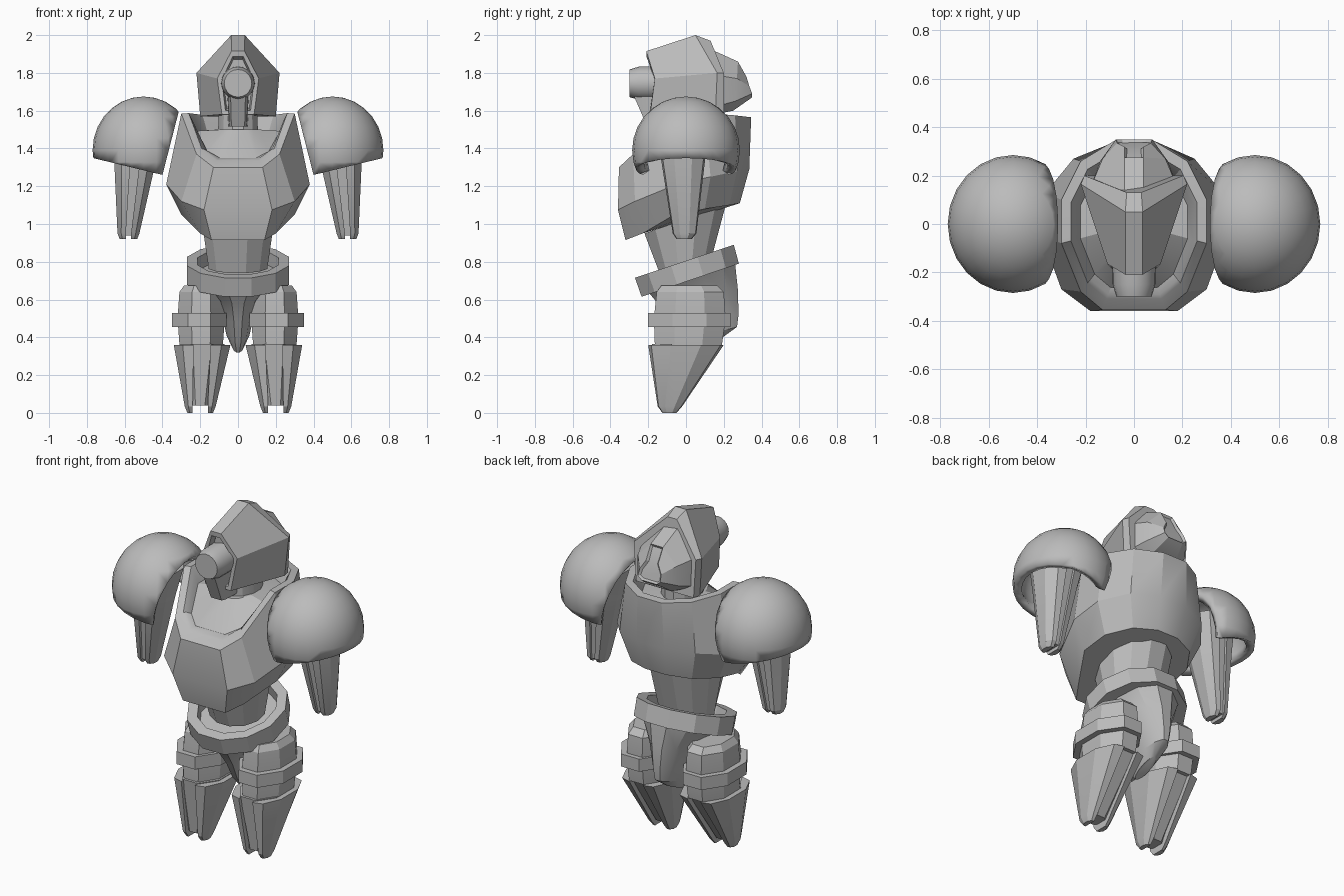
import bpy, bmesh, math
from mathutils import Vector

if "Cube" in bpy.data.objects:
    bpy.data.objects.remove(bpy.data.objects["Cube"])

grey = bpy.data.materials.new("plain_grey")
grey.diffuse_color = (0.5, 0.5, 0.5, 1)
grey.use_nodes = True
grey.node_tree.nodes["Principled BSDF"].inputs["Base Color"].default_value = grey.diffuse_color


def finish(name, bm, mirror=False, wall=0):
    bmesh.ops.recalc_face_normals(bm, faces=bm.faces[:])
    me = bpy.data.meshes.new(name)
    bm.to_mesh(me)
    bm.free()
    ob = bpy.data.objects.new(name, me)
    bpy.context.collection.objects.link(ob)
    me.materials.append(grey)
    bpy.ops.object.select_all(action='DESELECT')
    ob.select_set(True)
    bpy.context.view_layer.objects.active = ob
    bpy.ops.object.shade_smooth_by_angle(angle=math.radians(25))
    if wall:
        mod = ob.modifiers.new("wall", 'SOLIDIFY')
        mod.thickness = wall
    if mirror:
        ob.modifiers.new("mirror", 'MIRROR')
    return ob


def skin(rings, cap=True, closed=False):
    """Bridge rings of equal length; closed joins last ring to first."""
    bm = bmesh.new()
    vs = [[bm.verts.new(p) for p in r] for r in rings]
    pairs = list(zip(vs, vs[1:])) + ([(vs[-1], vs[0])] if closed else [])
    for a, b in pairs:
        for i in range(len(a)):
            j = (i + 1) % len(a)
            bm.faces.new((a[i], a[j], b[j], b[i]))
    if cap and not closed:
        bm.faces.new(vs[0])
        bm.faces.new(vs[-1])
    return bm


def loft(name, rings, mirror=False, **kw):
    return finish(name, skin(rings, **kw), mirror)


def sym(half):
    return half + [(-x, y, z) for x, y, z in reversed(half)]


def oval(rx, y0, y1, z0, z1=None, cx=0, n=12):
    """Polygon with a flat front edge; z runs from z0 (front) to z1 (back)."""
    z1 = z0 if z1 is None else z1
    k = 1 / math.cos(math.pi / n)
    pts = []
    for i in range(n):
        a = 2 * math.pi * (i + 0.5) / n
        t = 0.5 - 0.5 * k * math.cos(a)
        pts.append((cx + rx * k * math.sin(a), y0 + (y1 - y0) * t, z0 + (z1 - z0) * t))
    return pts


def scaled(ring, s, z_of):
    return [(x * s, y * s, z_of(z)) for x, y, z in ring]


# Torso with raised collar rim and sunken neck bowl
bottom = sym([(0.14, -0.32, 0.915), (0.20, -0.23, 0.95), (0.30, -0.06, 1.05),
              (0.29, 0.10, 1.08), (0.20, 0.23, 1.10), (0.07, 0.285, 1.11)])
middle = sym([(0.18, -0.36, 1.075), (0.30, -0.27, 1.12), (0.38, -0.05, 1.21),
              (0.365, 0.13, 1.25), (0.25, 0.27, 1.28), (0.09, 0.335, 1.29)])
top = sym([(0.13, -0.355, 1.30), (0.22, -0.28, 1.37), (0.30, -0.08, 1.585),
           (0.30, 0.10, 1.585), (0.22, 0.26, 1.575), (0.08, 0.345, 1.565)])
loft("torso", [bottom, middle, top,
               scaled(top, 0.87, lambda z: z + 0.12 * (1.6 - z)),
               scaled(top, 0.82, lambda z: z - 0.03 + 0.25 * (1.6 - z)),
               scaled(top, 0.74, lambda z: 0.5 * z + 0.70),
               scaled(top, 0.36, lambda z: 1.50)])
loft("neck", [oval(0.11, -0.10, 0.16, 1.40), oval(0.10, -0.10, 0.16, 1.62)])

# Waist, tilted belt hoop and pelvis
loft("waist", [oval(0.19, -0.22, 0.21, 0.95, 1.10),
               oval(0.155, -0.14, 0.13, 0.74, 0.80)])
loft("belt", [oval(0.27, -0.235, 0.28, 0.615, 0.79), oval(0.27, -0.27, 0.253, 0.715, 0.89),
              oval(0.215, -0.215, 0.20, 0.733, 0.872), oval(0.215, -0.19, 0.22, 0.67, 0.80)])
loft("pelvis", [oval(0.20, -0.20, 0.26, 0.64, 0.79), oval(0.12, -0.15, 0.275, 0.58, 0.65),
                oval(0.08, -0.08, 0.278, 0.48, 0.52), oval(0.06, -0.03, 0.27, 0.38, 0.455),
                oval(0.03, 0.02, 0.18, 0.32, 0.39)])


# Paired half-shells with a core strip between, used for shins and forearms
def shells(name, rows):
    frac = [(0, 0), (0.55, 0.04), (1, 0.3), (1, 0.7), (0.55, 0.96), (0, 1)]
    for side, label in ((1, "outer"), (-1, "inner")):
        loft(f"{name}_{label}_shell",
             [[(cx + side * (gap + (w - gap) * u), yf + (yb - yf) * v, z) for u, v in frac]
              for cx, gap, w, yf, yb, z in rows], True)


# Legs
C = 0.195
loft("thighs", [oval(0.09, -0.13, 0.165, 0.675, cx=C, n=8),
                oval(0.115, -0.155, 0.20, 0.64, cx=C, n=8),
                oval(0.125, -0.17, 0.21, 0.50, cx=C, n=8),
                oval(0.115, -0.165, 0.19, 0.36, cx=C, n=8)], True)
loft("knee_bands", [oval(0.145, -0.20, 0.235, 0.455, cx=0.205, n=8),
                    oval(0.145, -0.20, 0.235, 0.53, cx=0.205, n=8)], True)
shells("shin", [(0.19, 0.045, 0.15, -0.20, 0.20, 0.36),
                (0.20, 0.040, 0.082, -0.15, -0.02, 0.035),
                (0.20, 0.040, 0.068, -0.125, -0.05, 0.0)])
loft("shin_cores", [oval(0.12, -0.18, 0.17, 0.365, cx=0.19, n=8),
                    oval(0.06, -0.135, -0.04, 0.04, cx=0.20, n=8)], True)

# Forearms
shells("forearm", [(0.53, 0.03, 0.14, -0.155, 0.125, 1.50),
                   (0.545, 0.025, 0.11, -0.13, 0.10, 1.33),
                   (0.58, 0.014, 0.058, -0.07, 0.055, 0.95),
                   (0.58, 0.014, 0.046, -0.05, 0.03, 0.92)])
loft("forearm_cores", [oval(0.11, -0.135, 0.105, 1.50, cx=0.53, n=8),
                       oval(0.04, -0.055, 0.04, 0.94, cx=0.58, n=8)], True)

# Shoulder domes: hollow ellipsoids cut flat underneath and on the inner side
bm = bmesh.new()
bmesh.ops.create_uvsphere(bm, u_segments=24, v_segments=14, radius=1)
for v in bm.verts:
    v.co = Vector((0.50 + 0.27 * v.co.x, 0.285 * v.co.y, 1.39 + 0.285 * v.co.z))
for point, normal in (((0.40, 0, 1.26), (0.236, 0, -0.972)),
                      ((0.40, 0, 1.26), (-0.968, 0, -0.249))):
    bmesh.ops.bisect_plane(bm, geom=bm.verts[:] + bm.edges[:] + bm.faces[:],
                           plane_co=point, plane_no=normal, clear_outer=True)
finish("shoulder_domes", bm, True, 0.045)

# Helmet hood with recessed face
face = sym([(0.085, -0.19, 1.58), (0.11, -0.165, 1.77), (0.035, -0.21, 1.915)])


def shrink(ring, s, dy):
    return [(x * s, y + dy, 1.72 + (z - 1.72) * (s + 0.08)) for x, y, z in ring]


loft("helmet_hood", [
    shrink(face, 0.70, 0.035), shrink(face, 0.78, 0.0), face,
    sym([(0.20, 0.155, 1.57), (0.22, 0.165, 1.80), (0.036, 0.05, 2.0)]),
    sym([(0.19, 0.20, 1.57), (0.205, 0.20, 1.80), (0.03, 0.13, 1.97)])])

# Back of the head with a sunken rear panel
bm = skin([sym([(0.10, 0.15, 1.58), (0.18, 0.15, 1.62), (0.18, 0.15, 1.79), (0.04, 0.12, 1.93)]),
           sym([(0.08, 0.25, 1.60), (0.14, 0.26, 1.65), (0.13, 0.27, 1.77), (0.04, 0.275, 1.86)]),
           sym([(0.05, 0.35, 1.67), (0.075, 0.35, 1.69), (0.07, 0.335, 1.73), (0.04, 0.32, 1.78)])])
bmesh.ops.recalc_face_normals(bm, faces=bm.faces[:])
rear = [f for f in bm.faces if f.normal.y > 0.7 and abs(f.normal.x) < 0.1 and f.calc_center_median().y > 0.28]
if rear:
    bmesh.ops.inset_region(bm, faces=rear, thickness=0.012, depth=-0.012)
finish("head_back", bm)

# Breather: round drum with a stem running down to the collar
loft("breather_drum", [[(r * math.cos(math.tau * i / 20), y, 1.745 + r * math.sin(math.tau * i / 20))
                        for i in range(20)] for y, r in ((-0.10, 0.09), (-0.25, 0.088), (-0.30, 0.073))])
loft("breather_stem", [sym([(0.04, -0.29, 1.71), (0.055, -0.24, 1.71), (0.06, -0.10, 1.71)]),
                       sym([(0.035, -0.205, 1.515), (0.045, -0.18, 1.515), (0.05, -0.08, 1.515)])])
